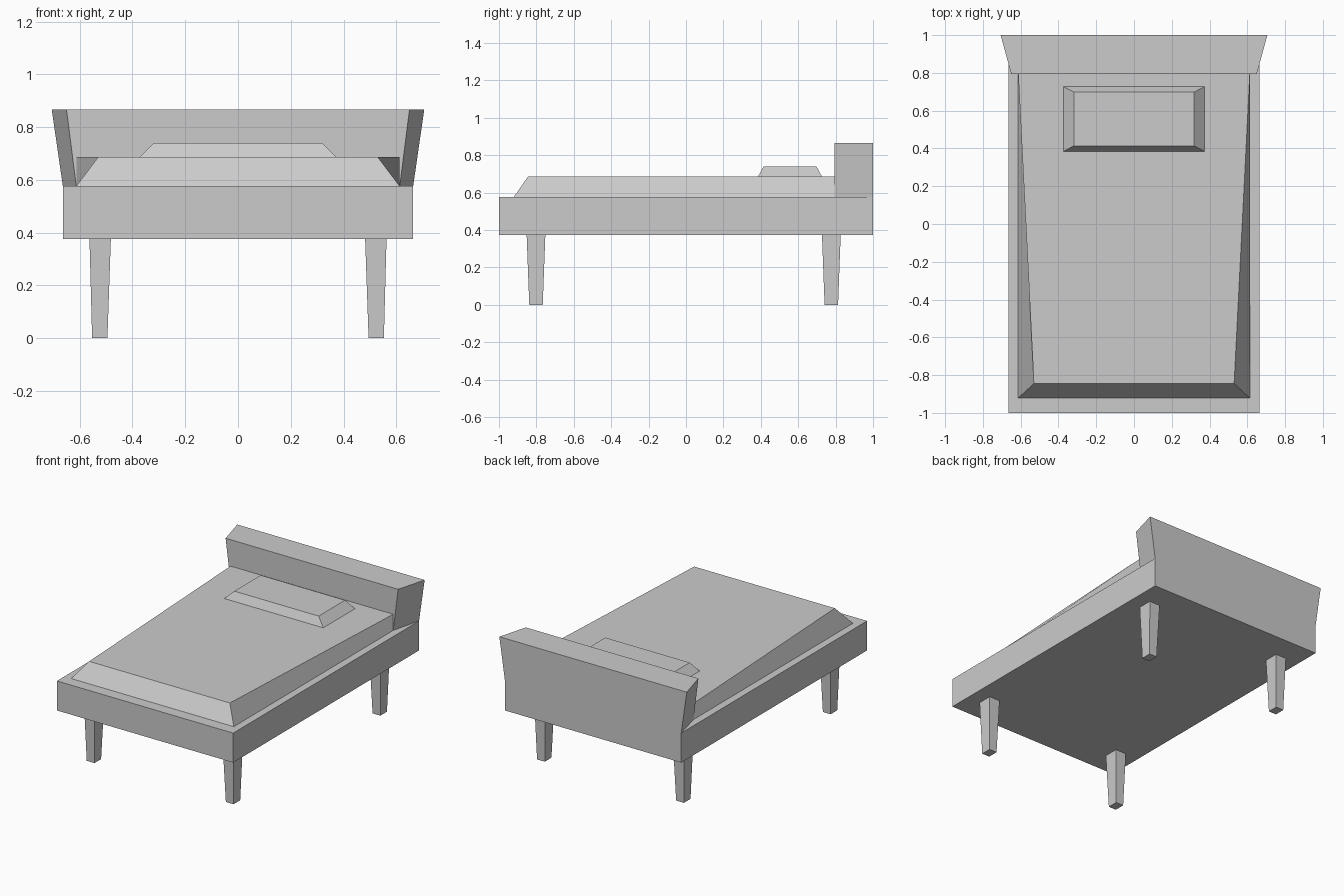
import bpy
import bmesh

if "Cube" in bpy.data.objects:
    bpy.data.objects.remove(bpy.data.objects["Cube"])


def block(name, low, z0, high, z1):
    """Flat-faced block lofted between two counter-clockwise outlines."""
    bm = bmesh.new()
    a = [bm.verts.new((x, y, z0)) for x, y in low]
    b = [bm.verts.new((x, y, z1)) for x, y in high]
    bm.faces.new(a[::-1])
    bm.faces.new(b)
    n = len(a)
    for i in range(n):
        j = (i + 1) % n
        bm.faces.new((a[i], a[j], b[j], b[i]))
    bmesh.ops.recalc_face_normals(bm, faces=bm.faces)
    mesh = bpy.data.meshes.new(name)
    bm.to_mesh(mesh)
    bm.free()
    obj = bpy.data.objects.new(name, mesh)
    bpy.context.collection.objects.link(obj)
    return obj


def trapezoid(front_half, y_front, back_half, y_back):
    """Outline symmetric about x = 0."""
    return [(-front_half, y_front), (front_half, y_front),
            (back_half, y_back), (-back_half, y_back)]


def rect(x0, x1, y0, y1):
    return [(x0, y0), (x1, y0), (x1, y1), (x0, y1)]


BASE_Z, FRAME_Z, MATTRESS_Z = 0.375, 0.576, 0.686

# Bed frame
outline = trapezoid(0.664, -1.0, 0.664, 1.0)
block("bed_frame", outline, BASE_Z, outline, FRAME_Z)

# Headboard flaring outward towards the top and back
block("headboard",
      trapezoid(0.613, 0.795, 0.664, 1.0), FRAME_Z,
      trapezoid(0.650, 0.795, 0.706, 1.0), 0.866)

# Mattress with sloped foot and sides that steepen towards the head
block("mattress",
      trapezoid(0.613, -0.921, 0.613, 0.795), FRAME_Z,
      trapezoid(0.530, -0.845, 0.613, 0.795), MATTRESS_Z)

# Pillow
block("pillow",
      trapezoid(0.373, 0.385, 0.373, 0.727), MATTRESS_Z,
      trapezoid(0.318, 0.414, 0.318, 0.698), 0.740)

# Tapered legs, mirrored left to right
for name, y in (("front_legs", -0.802), ("back_legs", 0.777)):
    leg = block(name,
                rect(0.495, 0.553, y - 0.036, y + 0.036), 0.0,
                rect(0.482, 0.563, y - 0.050, y + 0.050), BASE_Z)
    leg.modifiers.new("mirror", 'MIRROR').use_axis[0] = True
